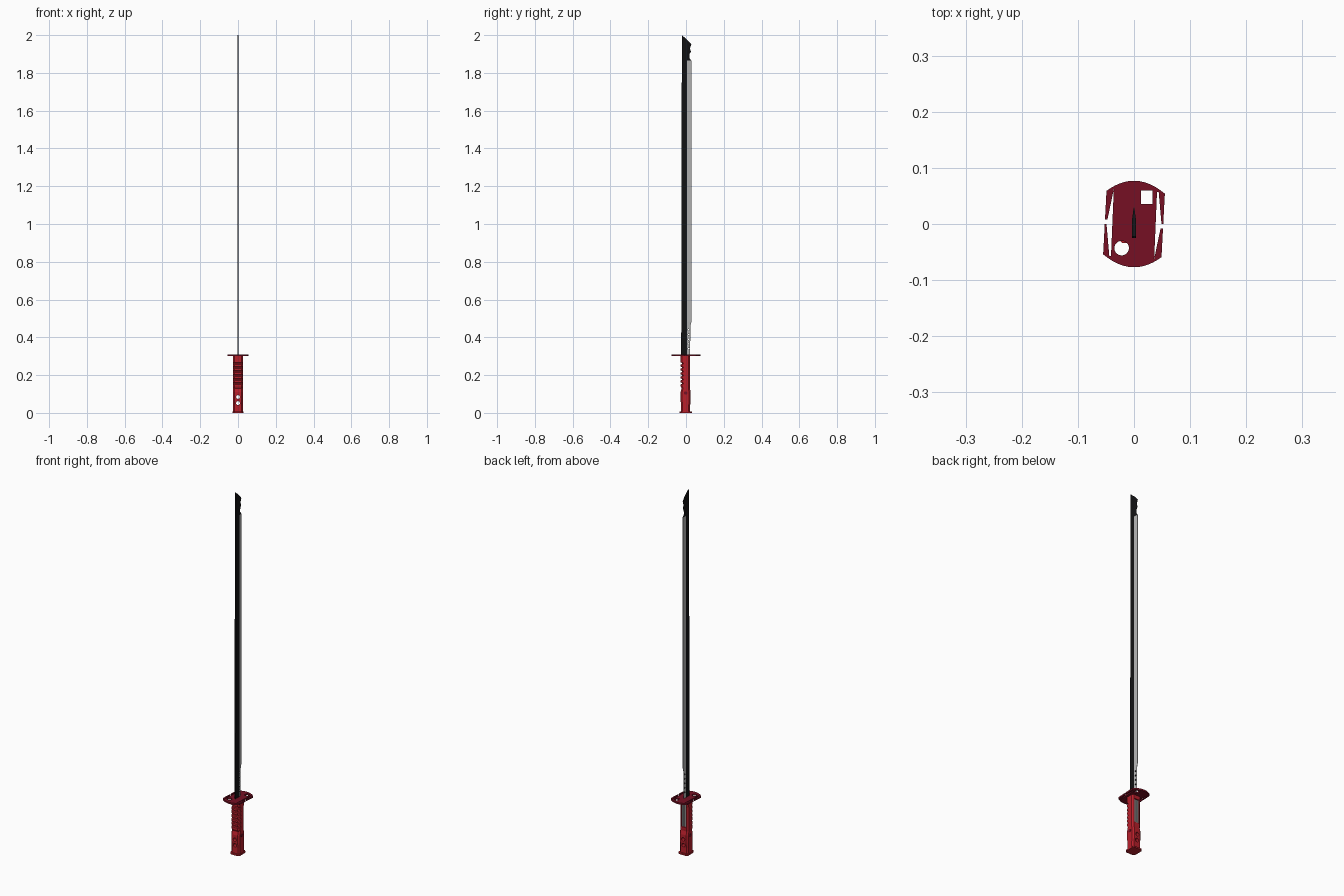
import bpy, bmesh, math
from mathutils import Matrix

if "Cube" in bpy.data.objects:
    bpy.data.objects.remove(bpy.data.objects["Cube"])


def material(name, rgb):
    m = bpy.data.materials.new(name)
    m.diffuse_color = (*rgb, 1)
    m.use_nodes = True
    m.node_tree.nodes["Principled BSDF"].inputs["Base Color"].default_value = m.diffuse_color
    return m


RED = material("grip red", (0.48, 0.014, 0.024))
DARK_RED = material("guard dark red", (0.18, 0.005, 0.017))
BLACK = material("blade black", (0.006, 0.006, 0.007))
GREY = material("edge grey", (0.45, 0.45, 0.45))


def make(name, bm, *mats):
    bmesh.ops.recalc_face_normals(bm, faces=bm.faces)
    me = bpy.data.meshes.new(name)
    bm.to_mesh(me)
    bm.free()
    ob = bpy.data.objects.new(name, me)
    bpy.context.collection.objects.link(ob)
    for m in mats:
        me.materials.append(m)
    return ob


def loft(bm, rings):
    """Skin a list of closed rings and cap both ends."""
    vs = [[bm.verts.new(p) for p in r] for r in rings]
    n = len(vs[0])
    for a, b in zip(vs, vs[1:]):
        for i in range(n):
            j = (i + 1) % n
            bm.faces.new((a[i], a[j], b[j], b[i]))
    bm.faces.new(vs[0][::-1])
    bm.faces.new(vs[-1])


def plate(name, outline, z0, z1, mat):
    bm = bmesh.new()
    loft(bm, [[(x, y, z) for x, y in outline] for z in (z0, z1)])
    return make(name, bm, mat)


def rect(x0, x1, y0, y1):
    return [(x0, y0), (x1, y0), (x1, y1), (x0, y1)]


def rod(bm, centre, r, length, axis):
    rot = Matrix.Rotation(math.pi / 2, 4, axis) if axis != 'Z' else Matrix()
    bmesh.ops.create_cone(bm, cap_ends=True, segments=16, radius1=r, radius2=r,
                          depth=length, matrix=Matrix.Translation(centre) @ rot)


def cut(ob, cutter):
    cutter.hide_render = True
    mod = ob.modifiers.new("cut", 'BOOLEAN')
    mod.operation, mod.solver, mod.object = 'DIFFERENCE', 'EXACT', cutter
    bpy.context.view_layer.update()
    dg = bpy.context.evaluated_depsgraph_get()
    me = bpy.data.meshes.new_from_object(ob.evaluated_get(dg))
    ob.modifiers.clear()
    ob.data = me
    bpy.data.objects.remove(cutter)


# Blade: black flat with a thin grey cutting edge, chipped near the tip
def section(spine, ridge, edge, zs, zr, ze):
    t, e = 0.0035, 0.0007
    return [(-t, spine, zs), (t, spine, zs), (t, ridge, zr),
            (e, edge, ze), (-e, edge, ze), (-t, ridge, zr)]


rows = [(0.30, 0.022), (0.46, 0.023), (0.48, 0.028), (1.30, 0.029), (1.865, 0.028),
        (1.88, 0.018), (1.90, 0.019), (1.912, 0.026), (1.93, 0.021)]
rings = [section(-0.026 + 0.002 * z, 0.006, e, z, z, z) for z, e in rows]
rings.append(section(-0.022, 0.008, 0.028, 2.0, 1.974, 1.952))
bm = bmesh.new()
loft(bm, rings)
for f in bm.faces:
    c = f.calc_center_median()
    f.material_index = int(c.y > 0.01 and c.z < 1.87)
blade = make("blade", bm, BLACK, GREY)
bm = bmesh.new()
for z in (0.34, 0.365, 0.39, 0.415, 0.44):
    rod(bm, (0, 0.014, z), 0.004, 0.03, 'Y')
cut(blade, make("blade_holes", bm, BLACK))

# Guard: skewed plate with curved ends, pierced by slots and two holes
def arc(x0, y0, x1, y1, bulge, n=14):
    pts = []
    for i in range(n + 1):
        t = i / n
        pts.append((x0 + (x1 - x0) * t,
                    y0 + (y1 - y0) * t + bulge * 4 * t * (1 - t)))
    return pts


half = arc(0.055, 0.054, -0.049, 0.059, 0.0205)
guard = plate("guard", half + [(-x, -y) for x, y in half], 0.30, 0.309, DARK_RED)
slot = [(-0.036, 0.062), (-0.041, -0.057), (-0.044, -0.057), (-0.049, 0.0)]
gap = rect(-0.07, -0.045, 0.0, 0.008)
circle = [(-0.022 + 0.013 * math.cos(a * math.pi / 12),
           -0.043 + 0.013 * math.sin(a * math.pi / 12)) for a in range(24)]
shapes = [circle, rect(0.0125, 0.033, 0.036, 0.06)]
for s in (slot, gap):
    shapes += [s, [(-x, -y) for x, y in s]]
for s in shapes:
    cut(guard, plate("guard_cutter", s, 0.28, 0.33, DARK_RED))

# Grip: rounded block with finger ridges on the front and a narrow waist
def grip_ring(z, front, back, w=0.026, c=0.008):
    return [(-w + c, front, z), (w - c, front, z), (w, front + c, z), (w, back - c, z),
            (w - c, back, z), (-w + c, back, z), (-w, back - c, z), (-w, front + c, z)]


profile = [(0.008, -0.026, 0.022), (0.04, -0.026, 0.022), (0.07, -0.029, 0.025),
           (0.11, -0.029, 0.025), (0.13, -0.023, 0.020)]
for i in range(6):
    z = 0.14 + i * 0.021
    profile += [(z, -0.028, 0.021), (z + 0.011, -0.028, 0.021),
                (z + 0.013, -0.021, 0.021), (z + 0.019, -0.021, 0.021)]
profile += [(0.268, -0.028, 0.022), (0.30, -0.028, 0.022)]
bm = bmesh.new()
loft(bm, [grip_ring(*p) for p in profile])
grip = make("grip", bm, RED)
bm = bmesh.new()
for z in (0.052, 0.084):
    rod(bm, (0, 0, z), 0.010, 0.1, 'X')
cut(grip, make("grip_holes", bm, RED))
cut(grip, plate("grip_recess", rect(-0.016, 0.016, 0.013, 0.04), 0.15, 0.28, RED))

# Pale bars in the recess on the back of the grip
for i, x in enumerate((-0.010, 0, 0.010)):
    plate("grip_bar_%d" % (i + 1), rect(x - 0.003, x + 0.003, 0.0125, 0.018),
          0.152, 0.278, GREY)

# Side dimples low on the grip
for side in (-1, 1):
    bm = bmesh.new()
    rod(bm, (side * 0.026, -0.002, 0.105), 0.009, 0.003, 'Y')
    make("side_stud", bm, DARK_RED)

# Pommel plate
bm = bmesh.new()
loft(bm, [grip_ring(0, -0.034, 0.031, 0.029), grip_ring(0.008, -0.034, 0.031, 0.029)])
make("pommel", bm, RED)
